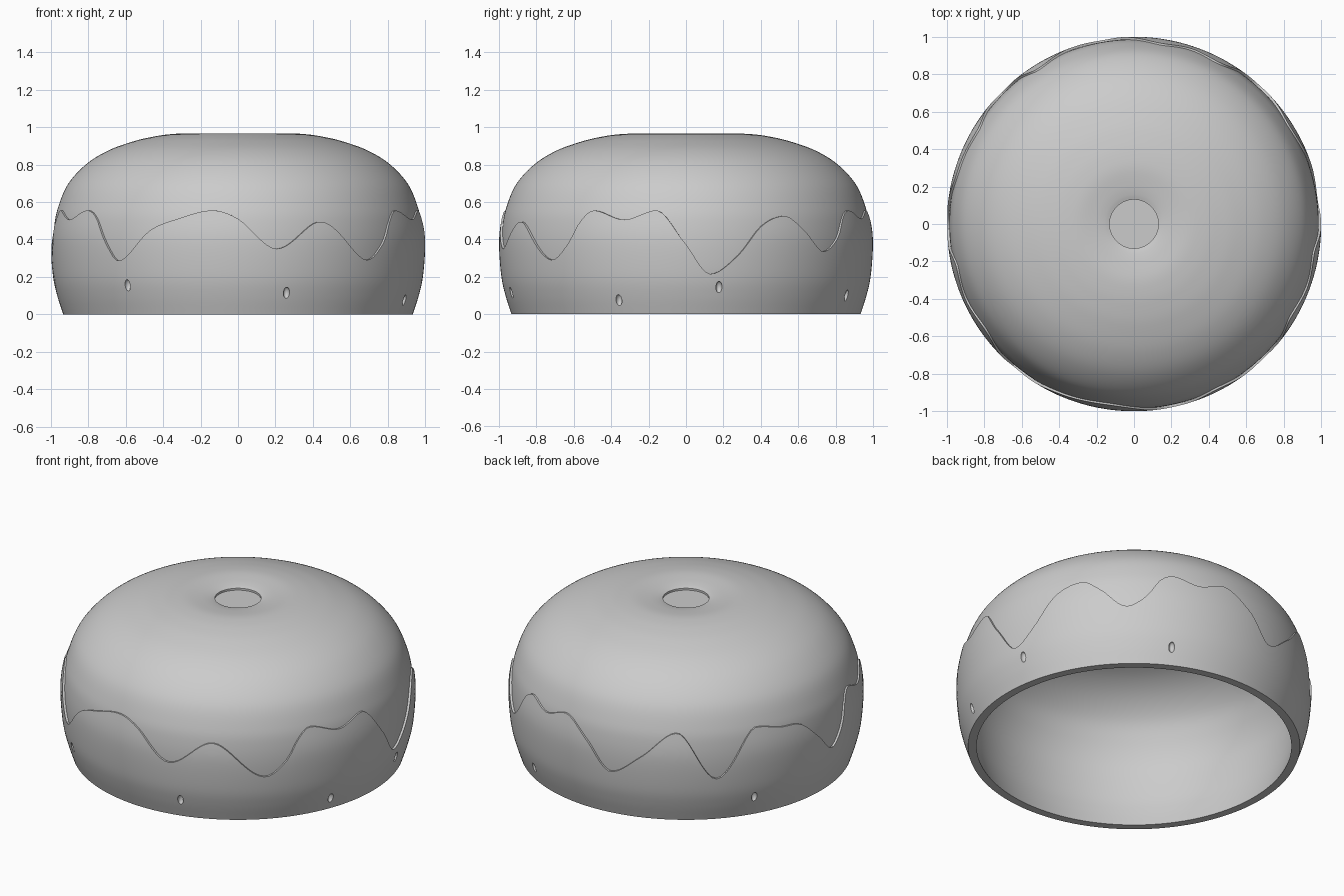
import bpy
import bmesh
import math
from math import cos, sin, radians, degrees
from mathutils import Vector

if "Cube" in bpy.data.objects:
    bpy.data.objects.remove(bpy.data.objects["Cube"], do_unlink=True)

GREY = (0.6, 0.6, 0.6, 1)
grey = bpy.data.materials.new("plain grey")
grey.use_nodes = True
grey.diffuse_color = GREY
grey.node_tree.nodes["Principled BSDF"].inputs["Base Color"].default_value = GREY

SEGMENTS = 240


def hermite(a, b, slope_a, slope_b, t):
    return (a * (2*t**3 - 3*t**2 + 1) + slope_a * (t**3 - 2*t**2 + t)
            + b * (3*t**2 - 2*t**3) + slope_b * (t**3 - t**2))


def smooth_path(points, steps=6):
    """Rounded curve through a few (radius, height) points."""
    pts = [Vector(p) for p in points]
    ext = [2*pts[0] - pts[1]] + pts + [2*pts[-1] - pts[-2]]
    out = []
    for i in range(1, len(ext) - 2):
        a, b = ext[i], ext[i + 1]
        for k in range(steps):
            out.append(hermite(a, b, (b - ext[i-1]) / 2, (ext[i+2] - a) / 2, k / steps))
    return out + [pts[-1]]


def finish(name, bm):
    bmesh.ops.recalc_face_normals(bm, faces=bm.faces[:])
    mesh = bpy.data.meshes.new(name)
    bm.to_mesh(mesh)
    bm.free()
    mesh.materials.append(grey)
    obj = bpy.data.objects.new(name, mesh)
    bpy.context.collection.objects.link(obj)
    return obj


def ring_surface(name, profile_at, closed):
    """Join one profile per angle into a surface around the z axis."""
    bm = bmesh.new()
    columns = []
    for s in range(SEGMENTS):
        a = 2 * math.pi * s / SEGMENTS
        columns.append([bm.verts.new((r * cos(a), r * sin(a), z))
                        for r, z in profile_at(degrees(a))])
    n = len(columns[0])
    for s in range(SEGMENTS):
        c, d = columns[s], columns[(s + 1) % SEGMENTS]
        for i in range(n if closed else n - 1):
            j = (i + 1) % n
            bm.faces.new((c[i], d[i], d[j], c[j]))
    bmesh.ops.remove_doubles(bm, verts=bm.verts[:], dist=1e-5)
    return finish(name, bm)


def smooth(obj):
    bpy.ops.object.select_all(action='DESELECT')
    obj.select_set(True)
    bpy.context.view_layer.objects.active = obj
    bpy.ops.object.shade_smooth_by_angle(angle=radians(35))


# Hollow dome: inner wall, foot, outer wall, shallow dimple with a sunken disc
inner = smooth_path([(0, .89), (.2, .905), (.3, .914), (.41, .905), (.535, .877),
                     (.67, .83), (.78, .76), (.868, .665), (.918, .555), (.945, .45),
                     (.95, .35), (.937, .2), (.915, .1), (.885, 0)])
outer = smooth_path([(.9, 0), (.931, .1), (.952, .17), (.975, .21), (.986, .35),
                     (.981, .47), (.961, .57), (.908, .695), (.81, .802), (.69, .876),
                     (.55, .926), (.44, .951), (.36, .962), (.29, .965), (.21, .958),
                     (.16, .95), (.13, .942)])
dome_profile = inner + outer + [(.13, .93), (0, .93)]
dome = ring_surface("dome_shell", lambda a: dome_profile, False)
smooth(dome)

# Wavy top edge of the lower band: (angle in degrees, height)
WAVE = [(-30.5, .555), (-19.6, .505), (-9.4, .555), (-0.5, .385), (7.6, .215),
        (16, .31), (24, .47), (32.6, .525), (39, .455), (47.5, .335), (54.3, .405),
        (58.5, .515), (63, .555), (72, .51), (81, .555), (91, .44), (99.5, .285),
        (110, .4), (122, .555), (135, .275), (149, .555), (158, .525), (166, .505),
        (173, .40), (181, .275), (186.5, .37), (189.5, .49), (193.5, .555), (204, .505),
        (214.5, .555), (220, .51), (225, .38), (230, .285), (242, .45), (250, .505),
        (262, .555), (270, .51), (282, .35), (296.5, .495), (314, .29), (321, .38),
        (325, .495)]


def wave(angle):
    n = len(WAVE)

    def key(i):
        return WAVE[i % n][0] + 360 * (i // n), WAVE[i % n][1]

    def slope(i):
        (a0, z0), (_, z1), (a2, z2) = key(i - 1), key(i), key(i + 1)
        return 0 if (z1 - z0) * (z2 - z1) <= 0 else (z2 - z0) / (a2 - a0)

    angle = (angle - WAVE[0][0]) % 360 + WAVE[0][0]
    i = max(k for k in range(n) if key(k)[0] <= angle)
    (a, za), (b, zb) = key(i), key(i + 1)
    return hermite(za, zb, slope(i) * (b - a), slope(i + 1) * (b - a), (angle - a) / (b - a))


# Lower band: raised skin ending in the wavy ledge
BAND = smooth_path([(.933, 0), (.965, .1), (.987, .2), (.999, .35), (.994, .46), (.966, .6)], 12)


def band_radius(z):
    for p, q in zip(BAND, BAND[1:]):
        if z <= q.y:
            return p.x + (q.x - p.x) * (z - p.y) / (q.y - p.y)


def band_profile(angle):
    top = wave(angle)
    skin = [(band_radius(top * k / 20), top * k / 20) for k in range(21)]
    return skin + [(r - .033, z) for r, z in reversed(skin)]


band = ring_surface("lower_band", band_profile, True)

# Small oval dents around the foot: (angle in degrees, height)
DENTS = [(-127, .155), (-74.5, .115), (-22, .075), (10.4, .145), (62.7, .1),
         (148.3, .125), (199.7, .09)]
bm = bmesh.new()
for angle, z in DENTS:
    geo = bmesh.ops.create_uvsphere(bm, u_segments=20, v_segments=12, radius=1)["verts"]
    a, r = radians(angle), band_radius(z)
    for v in geo:
        x, y = v.co.x * .022 + r, v.co.y * .017
        v.co = (x * cos(a) - y * sin(a), x * sin(a) + y * cos(a), v.co.z * .032 + z)
cutter = finish("dent_cutter", bm)
cutter.hide_render = True
cut = band.modifiers.new("dents", 'BOOLEAN')
cut.operation = 'DIFFERENCE'
cut.solver = 'EXACT'
cut.object = cutter
bpy.context.view_layer.objects.active = band
bpy.ops.object.modifier_apply(modifier=cut.name)
bpy.data.objects.remove(cutter, do_unlink=True)
smooth(band)
